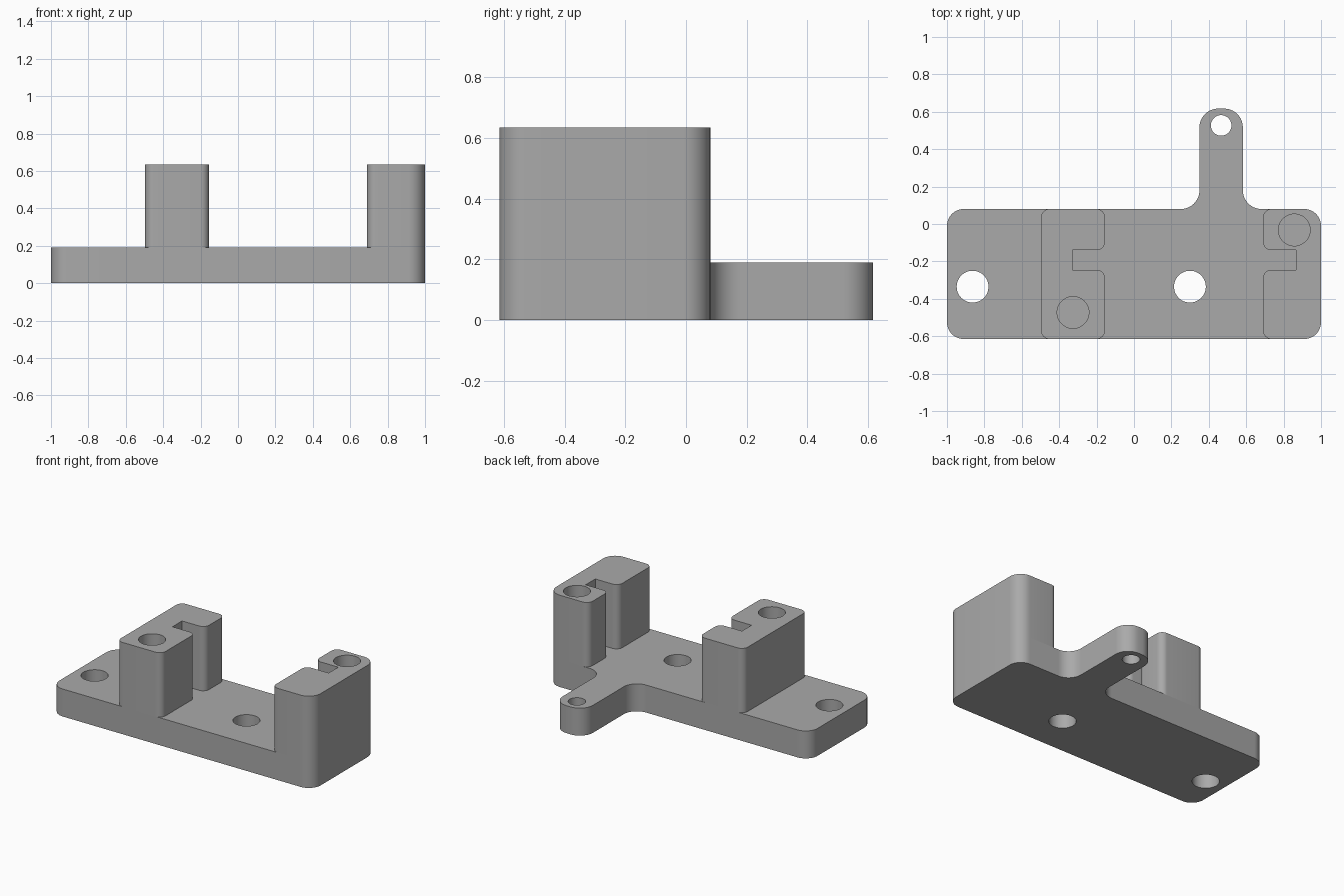
import bpy
import bmesh
import math
from mathutils import Vector

cube = bpy.data.objects.get("Cube")
if cube:
    bpy.data.objects.remove(cube, do_unlink=True)

grey = bpy.data.materials.new("plain grey")
grey.use_nodes = True
colour = (0.4, 0.4, 0.4, 1)
grey.diffuse_color = colour
grey.node_tree.nodes["Principled BSDF"].inputs["Base Color"].default_value = colour

FRONT, BACK = -0.615, 0.08
PLATE_TOP, POST_TOP = 0.19, 0.635
SLOT_FRONT, SLOT_BACK = -0.245, -0.14
OUTER, INNER = 0.09, 0.045      # corner radii
HOLE = 0.085


def rounded(corners, steps=10):
    """Outline from right-angled corners given as (x, y, radius)."""
    outline = []
    for i, (x, y, r) in enumerate(corners):
        p = Vector((x, y))
        if r == 0:
            outline.append(p)
            continue
        u = (Vector(corners[i - 1][:2]) - p).normalized()
        v = (Vector(corners[(i + 1) % len(corners)][:2]) - p).normalized()
        centre = p + (u + v) * r
        for k in range(steps + 1):
            a = math.pi / 2 * k / steps
            outline.append(centre - (v * math.cos(a) + u * math.sin(a)) * r)
    return outline


def circle(x, y, r, sides=48):
    return [Vector((x + r * math.cos(2 * math.pi * k / sides),
                    y + r * math.sin(2 * math.pi * k / sides))) for k in range(sides)]


def prism(name, outline, bottom, top):
    bm = bmesh.new()
    base = bm.faces.new([bm.verts.new((p.x, p.y, bottom)) for p in outline])
    walls = bmesh.ops.extrude_face_region(bm, geom=[base])
    raised = [g for g in walls["geom"] if isinstance(g, bmesh.types.BMVert)]
    bmesh.ops.translate(bm, verts=raised, vec=(0, 0, top - bottom))
    bmesh.ops.recalc_face_normals(bm, faces=bm.faces)
    mesh = bpy.data.meshes.new(name)
    bm.to_mesh(mesh)
    bm.free()
    mesh.materials.append(grey)
    obj = bpy.data.objects.new(name, mesh)
    bpy.context.collection.objects.link(obj)
    return obj


def part(name, corners, bottom, top, holes):
    """Extruded outline with drilled round holes."""
    obj = prism(name, rounded(corners), bottom, top)
    bpy.ops.object.select_all(action="DESELECT")
    bpy.context.view_layer.objects.active = obj
    obj.select_set(True)
    for hole in holes:
        drill = prism("drill", circle(*hole), bottom - 0.1, top + 0.1)
        drill.hide_render = True
        cut = obj.modifiers.new("hole", "BOOLEAN")
        cut.operation, cut.solver, cut.object = "DIFFERENCE", "EXACT", drill
        bpy.ops.object.modifier_apply(modifier=cut.name)
        bpy.data.objects.remove(drill, do_unlink=True)
    bpy.ops.object.shade_smooth_by_angle(angle=math.radians(30))
    return obj


# Base plate with the mounting tab at the back
tab_left, tab_right, tab_end = 0.35, 0.582, 0.617
part("base_plate", [
    (-1, FRONT, OUTER), (1, FRONT, OUTER), (1, BACK, OUTER),
    (tab_right, BACK, 0.1), (tab_right, tab_end, 0.1),
    (tab_left, tab_end, 0.1), (tab_left, BACK, 0.1), (-1, BACK, OUTER),
], 0, PLATE_TOP, [(-0.863, -0.335, HOLE), (0.299, -0.335, HOLE), (0.466, 0.527, 0.055)])


# Slotted posts whose slots face each other
def post(name, closed_x, open_x, slot_x, closed_radius, hole):
    part(name, [
        (closed_x, FRONT, closed_radius), (open_x, FRONT, INNER),
        (open_x, SLOT_FRONT, INNER), (slot_x, SLOT_FRONT, 0),
        (slot_x, SLOT_BACK, 0), (open_x, SLOT_BACK, INNER),
        (open_x, BACK, INNER), (closed_x, BACK, closed_radius),
    ], PLATE_TOP, POST_TOP, [hole])


post("right_post", -0.497, -0.155, -0.33, INNER, (-0.326, -0.473, HOLE))
post("left_post", 1, 0.69, 0.866, OUTER, (0.857, -0.032, HOLE))
